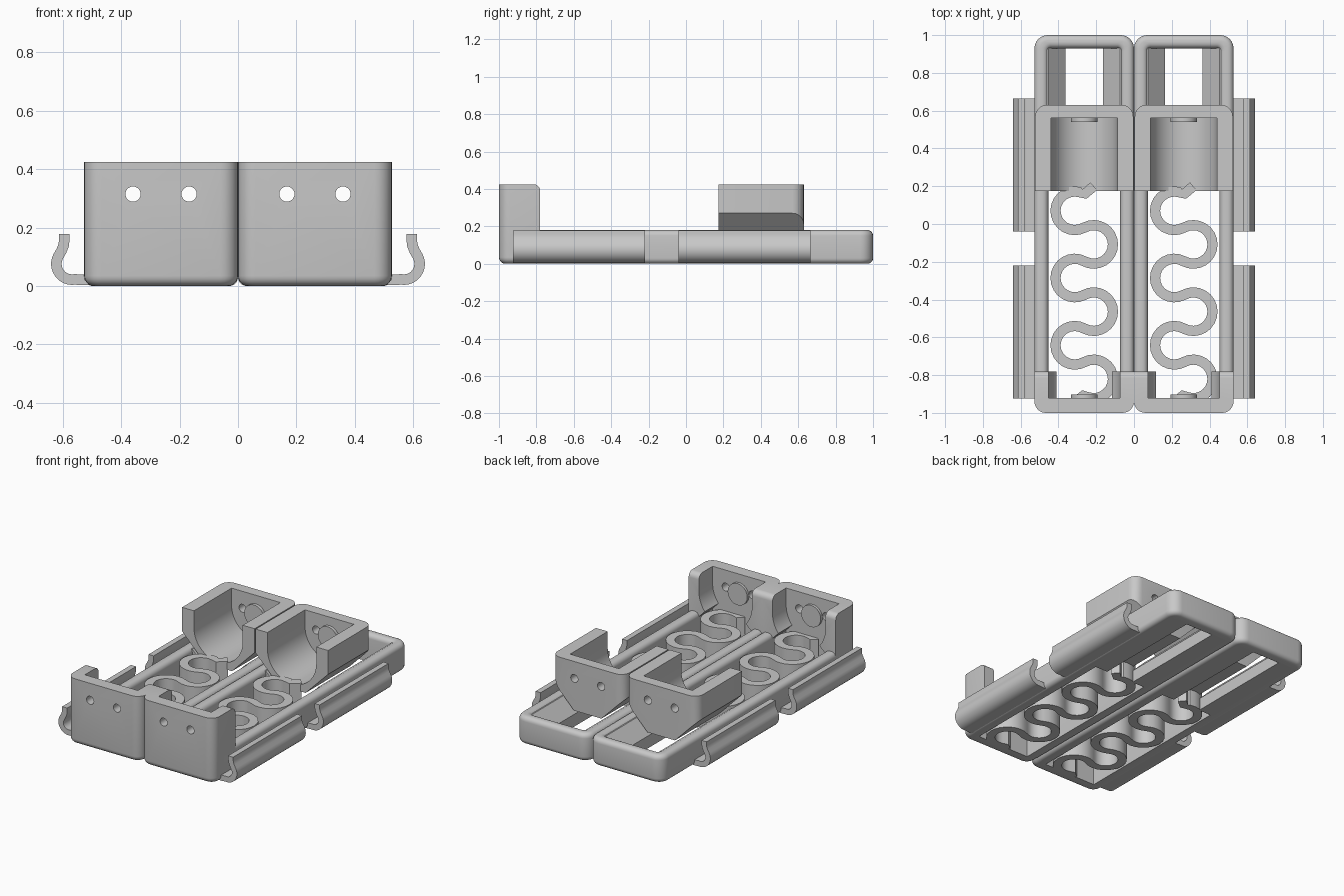
import bpy, bmesh, math
from mathutils import Vector

if "Cube" in bpy.data.objects:
    bpy.data.objects.remove(bpy.data.objects["Cube"])

grey = bpy.data.materials.new("plain grey")
grey.diffuse_color = (0.58, 0.58, 0.58, 1)
grey.use_nodes = True
grey.node_tree.nodes["Principled BSDF"].inputs["Base Color"].default_value = grey.diffuse_color
W = 0.2635          # half width of one bay
AXIS = 0.315        # height of the cell axis


def rounded(corners, n=6):
    """Polygon from (u, v, radius) corners with filleted corners."""
    out = []
    for i, (x, y, r) in enumerate(corners):
        if r == 0:
            out.append((x, y))
            continue
        p = Vector((x, y))
        a = (Vector(corners[i - 1][:2]) - p).normalized()
        b = (Vector(corners[(i + 1) % len(corners)][:2]) - p).normalized()
        half = math.acos(max(-1, min(1, a.dot(b)))) / 2
        c = p + (a + b).normalized() * (r / math.sin(half))
        s, e = p + a * (r / math.tan(half)) - c, p + b * (r / math.tan(half)) - c
        a0 = math.atan2(s.y, s.x)
        turn = (math.atan2(e.y, e.x) - a0 + math.pi) % (2 * math.pi) - math.pi
        for k in range(n + 1):
            t = a0 + turn * k / n
            out.append((c.x + r * math.cos(t), c.y + r * math.sin(t)))
    return out


def arc(cx, cy, r, a0, a1, n=16):
    return [(cx + r * math.cos(math.radians(a0 + (a1 - a0) * k / n)),
             cy + r * math.sin(math.radians(a0 + (a1 - a0) * k / n))) for k in range(n + 1)]


def stroke(path, t):
    """Closed outline of constant thickness around an open path."""
    left, right = [], []
    for i, p in enumerate(path):
        d = Vector(path[min(i + 1, len(path) - 1)]) - Vector(path[max(i - 1, 0)])
        nrm = Vector((-d.y, d.x)).normalized() * t / 2
        left.append(tuple(Vector(p) + nrm))
        right.append(tuple(Vector(p) - nrm))
    return left + right[::-1]


def prism(name, pts, axis, a, b, bevel=None, width=0.035):
    """Extrude a 2D outline along axis; bevel picks edges by midpoint."""
    put = (lambda u, v, w: (u, v, w)) if axis == 'z' else (lambda u, v, w: (u, w, v))
    bm = bmesh.new()
    lo = [bm.verts.new(put(u, v, a)) for u, v in pts]
    hi = [bm.verts.new(put(u, v, b)) for u, v in pts]
    bm.faces.new(lo)
    bm.faces.new(hi)
    for i in range(len(pts)):
        j = (i + 1) % len(pts)
        bm.faces.new((lo[i], lo[j], hi[j], hi[i]))
    bmesh.ops.recalc_face_normals(bm, faces=bm.faces)
    if bevel:
        es = [e for e in bm.edges if bevel((e.verts[0].co + e.verts[1].co) / 2, e)]
        bmesh.ops.bevel(bm, geom=es, offset=width, segments=5, profile=0.5, affect='EDGES')
    me = bpy.data.meshes.new(name)
    bm.to_mesh(me)
    bm.free()
    me.materials.append(grey)
    ob = bpy.data.objects.new(name, me)
    bpy.context.collection.objects.link(ob)
    return ob


def cut(ob, cutters):
    bpy.context.view_layer.objects.active = ob
    for c in cutters:
        m = ob.modifiers.new("cut", 'BOOLEAN')
        m.operation, m.solver, m.object = 'DIFFERENCE', 'EXACT', c
        bpy.ops.object.modifier_apply(modifier=m.name)
    for c in cutters:
        bpy.data.objects.remove(c)


def holes(y0, y1):
    return [prism("hole_cutter", arc(s * 0.096, 0.315, 0.026, 0, 345, 23), 'y', y0, y1) for s in (-1, 1)]


def flat(e):
    return abs(e.verts[0].co.z - e.verts[1].co.z) < 1e-5


parts = []

# U-shaped tray: two rails and a back bar
tray = rounded([(-W, -0.9, 0), (-0.19, -0.9, 0), (-0.19, 0.93, 0.015), (0.19, 0.93, 0.015),
                (0.19, -0.9, 0), (W, -0.9, 0), (W, 1, 0.07), (-W, 1, 0.07)])
parts.append(prism("tray", tray, 'z', 0, 0.18,
                   lambda m, e: flat(e) and m.y > -0.89 and (m.z > 0.1 or abs(m.x) > 0.2 or m.y > 0.95), 0.03))

# Front cup: wall with side returns that grip the cell
cup = prism("front_cup", rounded([(-W, -1, 0.06), (W, -1, 0.06), (W, -0.78, 0), (-W, -0.78, 0)]),
            'z', 0, 0.425,
            lambda m, e: flat(e) and ((m.z < 0.01 and m.y < -0.781) or (m.z > 0.4 and m.y > -0.781)), 0.035)
grip = [(0.19, -0.1), (0.19, 0.152)] + arc(0, AXIS, 0.19, -39, 0, 10) + [(0.19, 0.6)]
grip += [(-x, z) for x, z in grip[::-1]]
cut(cup, [prism("grip_cutter", grip, 'y', -0.92, -0.6)] + holes(-1.2, -0.8))
parts.append(cup)

# Sliding cradle with a sloped underside and a half-round trough
body = [(-W, 0.425), (-W, 0.27), (-0.1, 0.107), (0.1, 0.107), (W, 0.27), (W, 0.425)]
body = [(x * 0.985, z) for x, z in body]
cradle = prism("sliding_cradle", body, 'y', 0.175, 0.63,
               lambda m, e: abs(m.x) > 0.25 and m.y > 0.62, 0.06)
trough = arc(0, AXIS, 0.175, -180, 0, 28) + [(0.175, 0.6), (-0.175, 0.6)]
cut(cradle, [prism("trough_cutter", trough, 'y', 0, 0.56)] + holes(0.4, 0.8))
parts.append(cradle)

# Sloped guide ledges below the cradle
for s in (-1, 1):
    ledge = [(s * x, z) for x, z in ((0.2, 0), (0.1, 0), (0.1, 0.08), (0.19, 0.17), (0.2, 0.17))]
    parts.append(prism("guide_ledge", ledge, 'y', 0.18, 0.94))

# Contact discs
for y0, y1 in ((-0.925, -0.903), (0.54, 0.565)):
    parts.append(prism("contact_disc", arc(0, 0.3, 0.07, 0, 350, 35), 'y', y0, y1))

# Meandering flat spring made of tangent arcs
path = [(0.05, 0.2)]
for k in range(3):
    y = 0.07 - 0.356 * k
    path += arc(-0.05, y, 0.102, 60 if k == 0 else 62, 298)[(k > 0):]
    path += arc(0.05, y - 0.178, 0.102, 118, -118 if k < 2 else -122)[1:]
path.append((-0.03, -0.93))
parts.append(prism("meander_spring", stroke(path, 0.054), 'z', 0, 0.16))

# Two bays side by side
for ob in parts:
    ob.location.x = W
    other = ob.copy()
    other.location.x = -W
    other.name = "left_" + ob.name
    ob.name = "right_" + ob.name
    bpy.context.collection.objects.link(other)

# Curled clips along the outer sides
curl = [(0.49, 0.022), (0.53, 0.021)] + arc(0.568, 0.076, 0.054, -100, 28, 12)
curl += [(0.604, 0.122), (0.597, 0.14), (0.595, 0.158), (0.595, 0.178)]
hook = stroke(curl, 0.036)
for s, side in ((-1, "left"), (1, "right")):
    for y0, y1 in ((-0.925, -0.22), (-0.04, 0.665)):
        prism(side + "_side_clip", [(s * x, z) for x, z in hook], 'y', y0, y1)

# Smooth curved surfaces, keep sharp edges
bpy.ops.object.select_all(action='SELECT')
bpy.context.view_layer.objects.active = parts[0]
bpy.ops.object.shade_smooth_by_angle(angle=math.radians(32))
